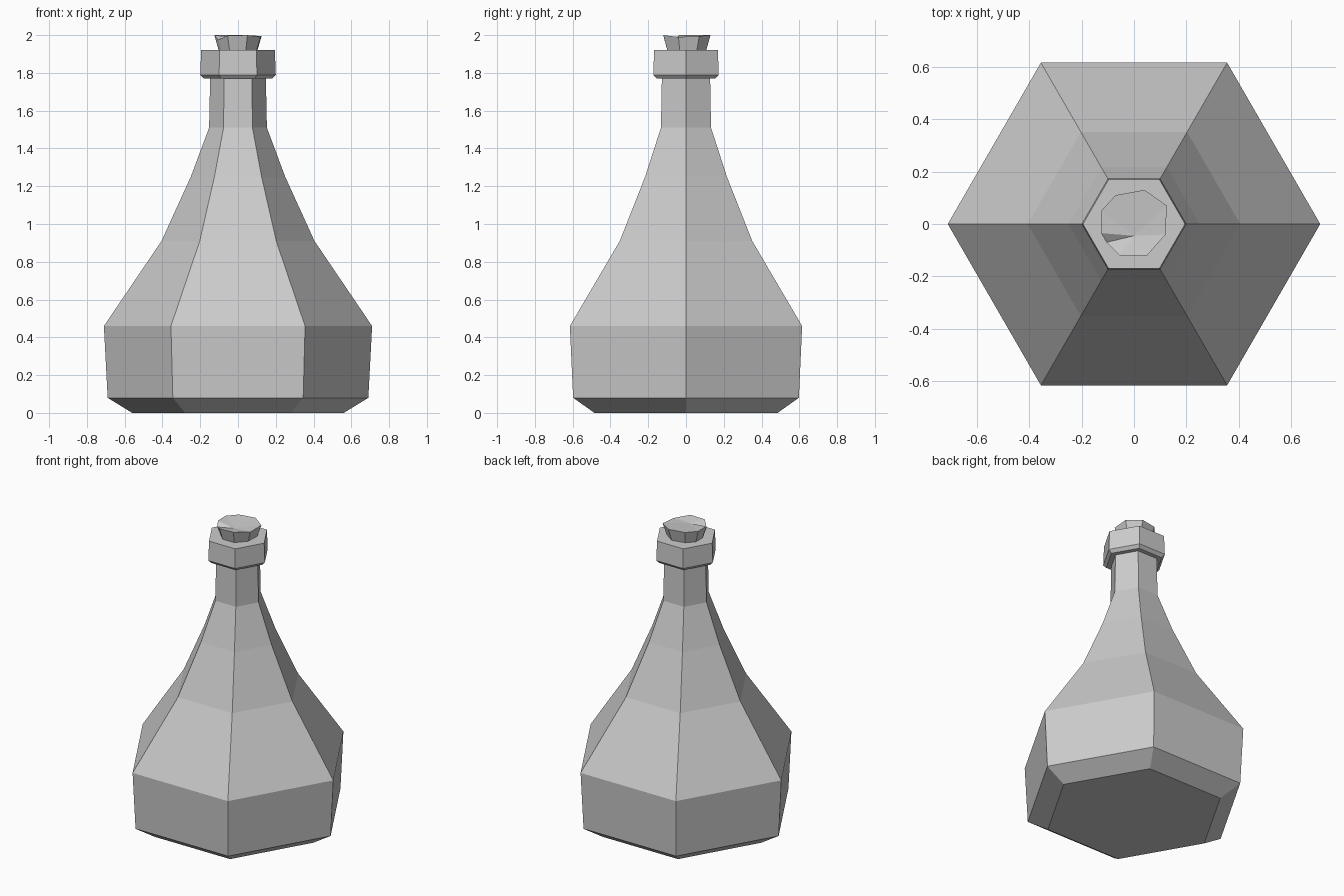
import bpy
import bmesh
from math import cos, sin, pi
from mathutils import Vector

old = bpy.data.objects.get("Cube")
if old:
    bpy.data.objects.remove(old, do_unlink=True)

grey = bpy.data.materials.new("plain_grey")
grey.use_nodes = True
COLOUR = (0.6, 0.6, 0.6, 1)
grey.diffuse_color = COLOUR
grey.node_tree.nodes["Principled BSDF"].inputs["Base Color"].default_value = COLOUR


def finish(name, bm):
    bmesh.ops.recalc_face_normals(bm, faces=bm.faces)
    mesh = bpy.data.meshes.new(name)
    bm.to_mesh(mesh)
    bm.free()
    mesh.materials.append(grey)
    obj = bpy.data.objects.new(name, mesh)
    bpy.context.collection.objects.link(obj)
    return obj


def bridge(bm, low, high):
    for i in range(len(low)):
        j = (i + 1) % len(low)
        bm.faces.new((low[i], low[j], high[j], high[i]))


def hexagonal(name, profile):
    """Closed six-sided solid from (radius, height) pairs."""
    bm = bmesh.new()
    rings = [[bm.verts.new((r * cos(i * pi / 3), r * sin(i * pi / 3), z))
              for i in range(6)] for r, z in profile]
    for low, high in zip(rings, rings[1:]):
        bridge(bm, low, high)
    bm.faces.new(rings[0])
    bm.faces.new(rings[-1])
    return finish(name, bm)


# Bottle body, shoulder and neck
hexagonal("bottle_body", [(0.56, 0), (0.69, 0.08), (0.71, 0.46), (0.405, 0.91),
                          (0.25, 1.25), (0.153, 1.51), (0.147, 1.80)])

# Collar round the mouth
hexagonal("bottle_collar", [(0.18, 1.77), (0.20, 1.79), (0.195, 1.92)])

# Rough cork with an uneven, notched top
rim = [(0.12, -0.04, 1.99), (0.125, 0.07, 1.995), (0.04, 0.13, 2.0),
       (-0.07, 0.11, 2.0), (-0.125, 0.05, 2.0), (-0.125, -0.035, 2.0),
       (-0.105, -0.07, 1.975), (-0.055, -0.12, 1.997), (0.05, -0.12, 2.0)]
bm = bmesh.new()
top = [bm.verts.new(p) for p in rim]
base = [bm.verts.new((x * 0.8, y * 0.8, 1.91)) for x, y, z in rim]
bridge(bm, base, top)
bm.faces.new(base)
hub = bm.verts.new(Vector((0.0, -0.045, 1.985)))
for i in range(len(top)):
    bm.faces.new((top[i], top[(i + 1) % len(top)], hub))
finish("cork", bm)
